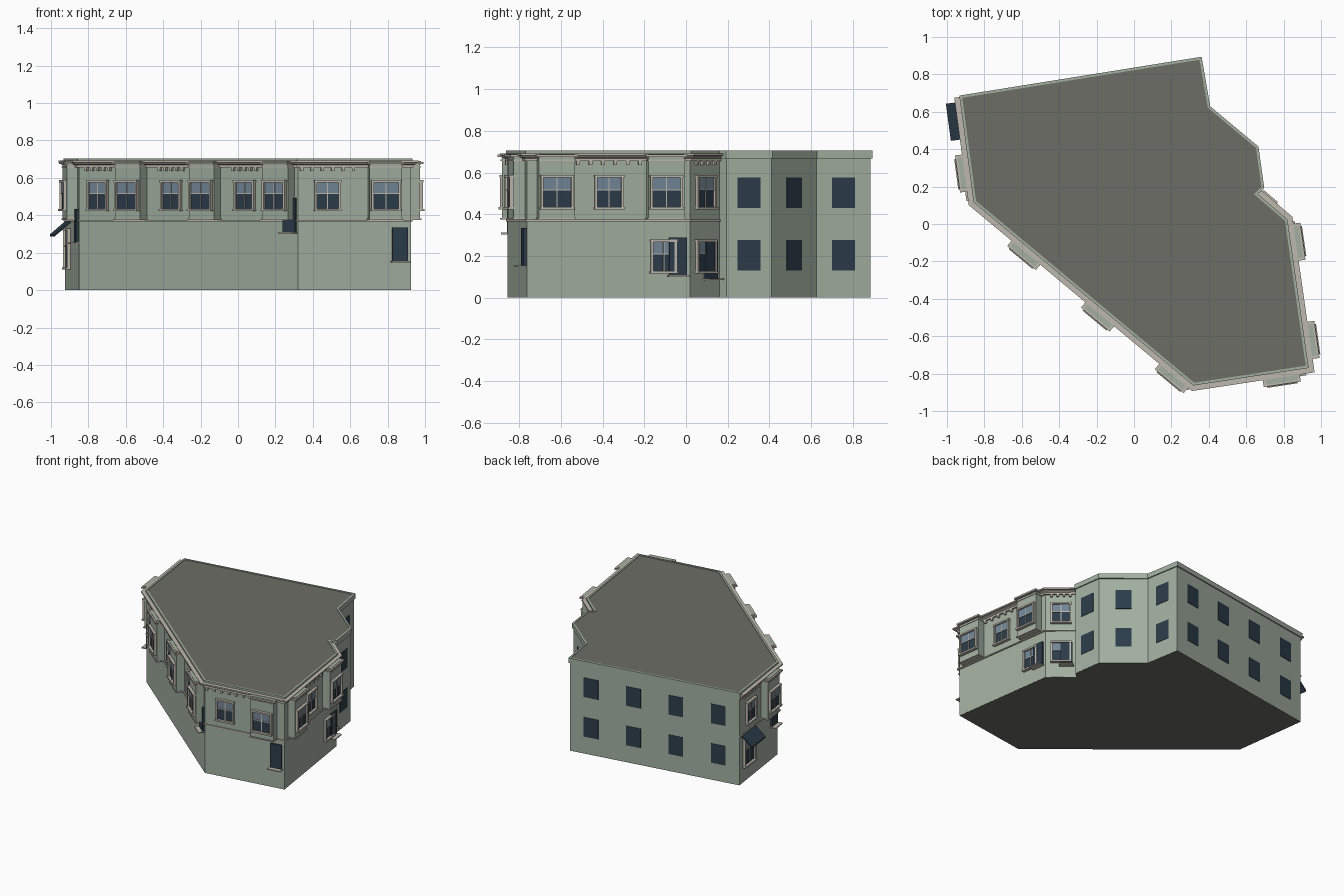
import bpy, bmesh
from mathutils import Vector as V

if "Cube" in bpy.data.objects:
    bpy.data.objects.remove(bpy.data.objects["Cube"])

def mat(name, c):
    m = bpy.data.materials.new(name)
    m.diffuse_color = (*c, 1)
    m.use_nodes = True
    m.node_tree.nodes["Principled BSDF"].inputs["Base Color"].default_value = m.diffuse_color
    return m

GREEN = mat("wall_green", (0.36, 0.43, 0.35))
TRIM = mat("trim_beige", (0.52, 0.48, 0.42))
ROOF = mat("roof_grey", (0.15, 0.155, 0.13))
DARK = mat("dark_glass", (0.025, 0.046, 0.07))
LIGHT = mat("sky_glass", (0.17, 0.24, 0.31))

# Footprint, counter-clockwise from the left front corner
P = [V(p) for p in [(-.85, .12), (.32, -.855), (.925, -.763), (.813, .02), (.65, .16),
                    (.688, .195), (.658, .41), (.40, .625), (.355, .885), (-.925, .68)]]
N = len(P)
FRONT, FACE, RIGHT, CHAMFER, STEP, BACK3, BACK2, BACK1, REAR, LEFT = range(N)
parts = {}

def part(name, m):
    if name not in parts:
        parts[name] = (bmesh.new(), m)
    return parts[name][0]

def frame(w):
    a, b = P[w], P[(w + 1) % N]
    d = (b - a).normalized()
    return a, d, V((d.y, -d.x)), (b - a).length

def along(w, x=None, y=None):
    a, d, n, l = frame(w)
    return (x - a.x) / d.x if x is not None else (y - a.y) / d.y

def loft(bm, rings, closed):
    """Join rings of points; a closed loft wraps round, an open one is capped."""
    R = [[bm.verts.new(p) for p in r] for r in rings]
    k = len(R[0])
    for i in range(len(R) if closed else len(R) - 1):
        s, t = R[i], R[(i + 1) % len(R)]
        for j in range(k):
            bm.faces.new((s[j], s[(j + 1) % k], t[(j + 1) % k], t[j]))
    if not closed:
        bm.faces.new(R[0][::-1])
        bm.faces.new(R[-1])

def prism(name, m, w, u0, u1, profile):
    """Profile of (outward, z) points extruded along a wall from u0 to u1."""
    a, d, n, l = frame(w)
    loft(part(name, m), [[(*(a + d * u + n * o), z) for o, z in profile] for u in (u0, u1)], False)

def box(name, m, w, u, width, z0, z1, o0, o1):
    prism(name, m, w, u - width / 2, u + width / 2, [(o0, z0), (o1, z0), (o1, z1), (o0, z1)])

def offset(path, i, o, closed):
    k = len(path)
    ns = []
    for j in (i - 1, i):
        if closed or 0 <= j < k - 1:
            e = (path[(j + 1) % k] - path[j % k]).normalized()
            ns.append(V((e.y, -e.x)))
    if len(ns) == 1:
        return path[i] + ns[0] * o
    s = ns[0] + ns[1]
    return path[i] + s * (2 * o / s.length_squared)

def sweep(name, m, path, profile, closed=False):
    loft(part(name, m), [[(*offset(path, i, o, closed), z) for o, z in profile]
                         for i in range(len(path))], closed)

def slab(name, m, o, z0, z1):
    ring = [offset(P, i, o, True) for i in range(N)]
    loft(part(name, m), [[(*p, z) for p in ring] for z in (z0, z1)], False)

# Main body, floor, roof and parapet
slab("building_body", GREEN, 0, 0.001, 0.69)
slab("floor_slab", ROOF, -0.001, 0, 0.004)
slab("roof_deck", ROOF, -0.003, 0.685, 0.701)
sweep("parapet", GREEN, P, [(-.006, .668), (.008, .668), (.008, .705), (-.006, .705)], True)

# Cornice and belt moulding on the street sides
street = [P[9]] + P[0:5]
sweep("cornice", TRIM, street, [(-.006, .655), (.012, .655), (.012, .668), (.024, .674),
                                (.024, .68), (.036, .682), (.036, .692), (-.006, .692)])
sweep("belt_moulding", TRIM, street, [(-.005, .366), (.008, .366), (.008, .374), (-.005, .374)])

def window(w, u, width, z0, z1, o=0.0):
    """Sash window with frame, meeting rail, mullion and sill."""
    zm = z0 + (z1 - z0) * 0.58
    box("window_lower_glass", DARK, w, u, width, z0, zm, o - .004, o + .005)
    box("window_upper_glass", LIGHT, w, u, width, zm, z1, o - .004, o + .007)
    for s in (-1, 1):
        box("window_frame", TRIM, w, u + s * (width / 2 + .003), .012, z0, z1, o - .004, o + .018)
    box("window_frame", TRIM, w, u, width + .022, z1 - .002, z1 + .01, o - .004, o + .02)
    box("window_frame", TRIM, w, u, width + .024, z0 - .01, z0 + .002, o - .004, o + .024)
    box("window_bars", TRIM, w, u, width, zm - .003, zm + .003, o, o + .011)
    box("window_bars", TRIM, w, u, .005, z0, z1, o, o + .01)

def bay(w, u):
    """Projecting upper-floor bay with cap, base moulding and window."""
    box("bay_body", GREEN, w, u, .175, .38, .672, -.01, .056)
    box("bay_base", TRIM, w, u, .185, .374, .382, -.01, .062)
    box("bay_cap", TRIM, w, u, .182, .655, .662, -.01, .061)
    box("bay_cap", TRIM, w, u, .2, .674, .686, -.01, .073)
    box("bay_cap_top", GREEN, w, u, .17, .672, .689, -.01, .062)
    window(w, u, .14, .432, .578, .056)

def casement(w, u, z):
    """Narrow dark panel standing on a projecting ledge."""
    box("side_panel", DARK, w, u, .085, z, z + .18, -.004, .014)
    box("side_panel_ledge", TRIM, w, u, .1, z - .008, z, -.004, .045)

def dentils(w, u0, u1, k):
    for i in range(k):
        box("dentils", TRIM, w, u0 + (u1 - u0) * i / (k - 1), .016, .636, .657, -.004, .014)

# Upper floor bays
for w, key, vals in [(FRONT, "x", (-.555, -.16, .235)), (FACE, "x", (.782,)),
                     (RIGHT, "y", (-.627, -.102)), (LEFT, "y", (.277,))]:
    for v in vals:
        bay(w, along(w, **{key: v}))

# Flat windows, with dentils above the upper ones
for w, pos, span, k in [(FRONT, {"x": -.745}, .16, 5), (FRONT, {"x": -.353}, .16, 5),
                        (FRONT, {"x": .04}, .16, 5), (FACE, {"x": .478}, .28, 6),
                        (RIGHT, {"y": -.37}, .30, 6), (CHAMFER, {"y": .09}, .13, 4),
                        (LEFT, {"y": .52}, .2, 5)]:
    u = along(w, **pos)
    window(w, u, .122, .432, .578)
    dentils(w, u - span / 2, u + span / 2, k)
window(RIGHT, along(RIGHT, y=-.108), .11, .125, .27)
window(CHAMFER, along(CHAMFER, y=.09), .122, .125, .27)
window(LEFT, along(LEFT, y=.545), .15, .12, .32)

# Narrow panels with ledges
for w, pos, z in [(FRONT, {"x": .28}, .312), (FACE, {"x": .865}, .155), (RIGHT, {"y": -.04}, .108),
                  (CHAMFER, {"y": .115}, .092), (LEFT, {"y": .178}, .255)]:
    casement(w, along(w, **pos), z)

# Awning over the left window
ua = along(LEFT, y=.555)
prism("awning", DARK, LEFT, ua - .1, ua + .1, [(-.004, .362), (.085, .288), (.085, .298), (-.004, .374)])

# Plain rear windows on both floors
for w, k in [(BACK3, 1), (BACK2, 1), (BACK1, 1), (REAR, 4)]:
    l = frame(w)[3]
    for i in range(k):
        for z in (.13, .43):
            box("rear_windows", DARK, w, l * (i + .5) / k, .112, z, z + .147, -.004, .003)

# Turn every part into an object
for name, (bm, m) in parts.items():
    bmesh.ops.recalc_face_normals(bm, faces=bm.faces)
    me = bpy.data.meshes.new(name)
    bm.to_mesh(me)
    bm.free()
    me.materials.append(m)
    bpy.context.collection.objects.link(bpy.data.objects.new(name, me))
